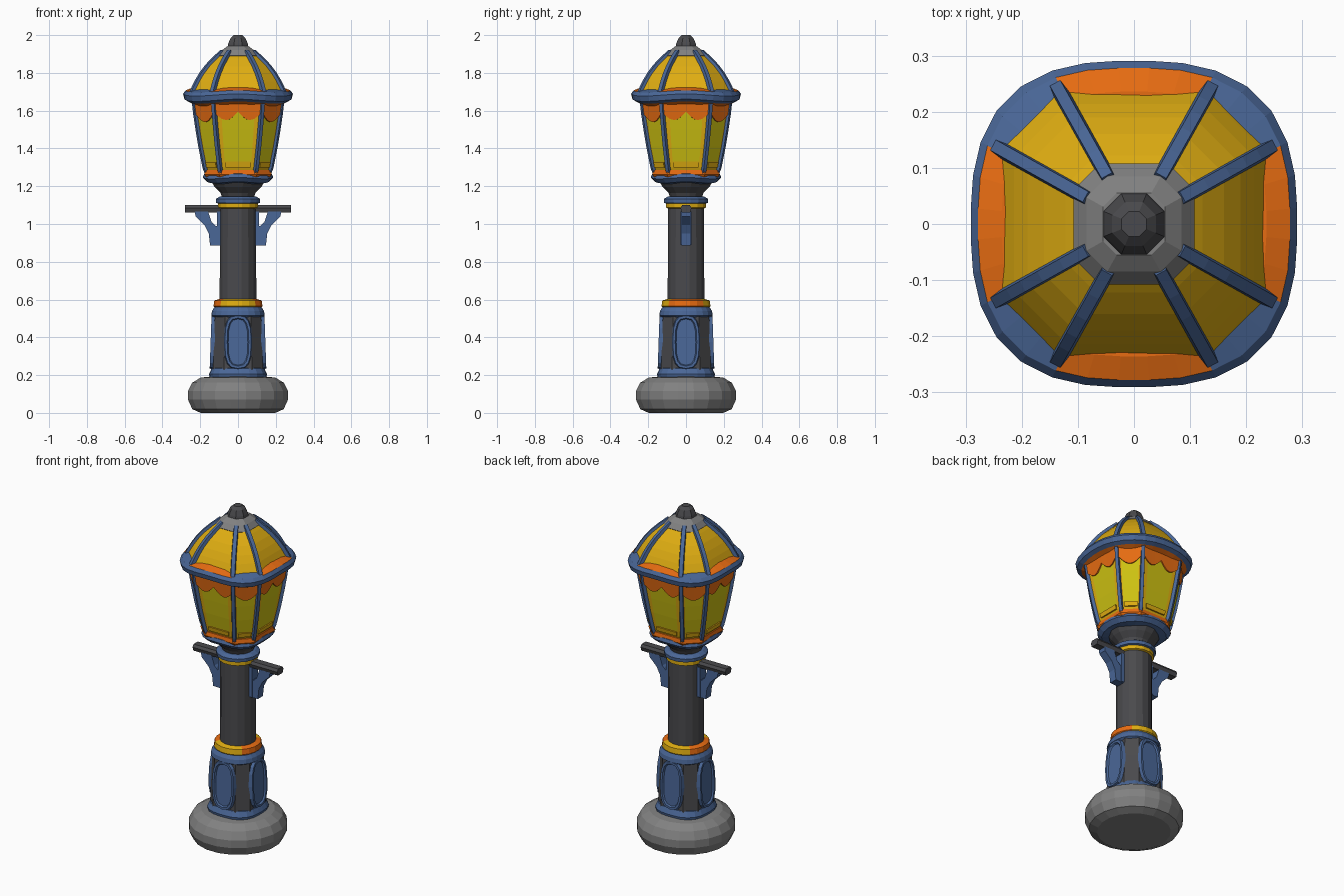
import bpy, bmesh, math
from mathutils import Vector

if "Cube" in bpy.data.objects:
    bpy.data.objects.remove(bpy.data.objects["Cube"])


def mat(name, r, g, b):
    m = bpy.data.materials.new(name)
    m.diffuse_color = (r, g, b, 1)
    m.use_nodes = True
    m.node_tree.nodes["Principled BSDF"].inputs["Base Color"].default_value = m.diffuse_color
    return m


STONE = mat("stone grey", 0.22, 0.22, 0.22)
IRON = mat("dark iron", 0.068, 0.068, 0.074)
BLUE = mat("blue paint", 0.068, 0.135, 0.31)
YELLOW = mat("warm yellow", 0.74, 0.42, 0.006)
GLASS = mat("glass yellow", 0.62, 0.54, 0.006)
ORANGE = mat("orange", 0.80, 0.15, 0.006)


def build(name, verts, faces, mats, ids=None):
    me = bpy.data.meshes.new(name)
    me.from_pydata([tuple(v) for v in verts], [], faces)
    for m in mats:
        me.materials.append(m)
    if ids:
        me.polygons.foreach_set("material_index", ids)
    bm = bmesh.new()
    bm.from_mesh(me)
    bmesh.ops.recalc_face_normals(bm, faces=bm.faces)
    bm.to_mesh(me)
    bm.free()
    ob = bpy.data.objects.new(name, me)
    bpy.context.collection.objects.link(ob)
    return ob


def loft(name, rings, mats, rule=None):
    """Join closed rings into a capped skin; rule(band, segment) picks the material."""
    n = len(rings[0])
    verts = [v for r in rings for v in r]
    faces, ids = [], []
    for i in range(len(rings) - 1):
        for j in range(n):
            k = (j + 1) % n
            faces.append((i * n + j, i * n + k, (i + 1) * n + k, (i + 1) * n + j))
            ids.append(rule(i, j) if rule else 0)
    last = (len(rings) - 1) * n
    faces += [tuple(reversed(range(n))), tuple(range(last, last + n))]
    ids += [ids[0], ids[-1]]
    return build(name, verts, faces, mats, ids)


def circle(r, z, n):
    return [(r * math.cos((j + .5) * math.tau / n), r * math.sin((j + .5) * math.tau / n), z) for j in range(n)]


def lathe(name, profile, n, mats, rule=None):
    return loft(name, [circle(r, z, n) for r, z in profile], mats, rule)


# Uneven octagon: wide sides face the axes, narrow sides the diagonals
K = 0.56
CORNERS = [Vector(c) for c in ((1, -K), (1, K), (K, 1), (-K, 1), (-1, K), (-1, -K), (-K, -1), (K, -1))]


def side(k, t, b, z):
    p = CORNERS[k].lerp(CORNERS[(k + 1) % 8], t) * b
    return Vector((p.x, p.y, z))


def octa(b, z, fractions=(0,)):
    return [side(k, t, b, z) for k in range(8) for t in fractions]


def squircle(r, z, n=32, wave=0.0, power=2.7):
    pts = []
    for j in range(n):
        a = (j + .5) * math.tau / n
        c, s = math.cos(a), math.sin(a)
        q = r / (abs(c) ** power + abs(s) ** power) ** (1 / power)
        pts.append((q * c, q * s, z + wave * math.cos(4 * a)))
    return pts


def rib(name, corner, profile, w, out):
    """Square bar following a (size, height) profile up one octagon corner."""
    d = Vector((corner.x, corner.y, 0))
    u = d.normalized()
    s = Vector((-u.y, u.x, 0)) * w
    path = [d * b + Vector((0, 0, z)) for b, z in profile]
    rings = []
    for i, p in enumerate(path):
        t = (path[min(i + 1, len(path) - 1)] - path[max(i - 1, 0)]).normalized()
        nrm = s.normalized().cross(t)
        rings.append([p - s - nrm * .01, p + s - nrm * .01, p + s * .7 + nrm * out, p - s * .7 + nrm * out])
    return loft(name, rings, [BLUE])


def prism(name, outline, half, material):
    """Extrude an x-z outline along y."""
    return loft(name, [[(x, y, z) for x, z in outline] for y in (-half, half)], [material])


# Stone foot
lathe("stone_base", [(.20, 0), (.245, .02), (.268, .07), (.268, .115), (.245, .16), (.20, .187), (.12, .195)], 20, [STONE])

# Pedestal with blue mouldings
loft("pedestal", [octa(b, z) for b, z in ((.134, .19), (.126, .4), (.122, .53))], [IRON])
loft("pedestal_foot_moulding", [squircle(r, z, 24) for r, z in ((.15, .185), (.154, .205), (.14, .235), (.12, .245))], [BLUE])
loft("pedestal_top_moulding", [squircle(r, z, 24, power=2.3) for r, z in
                               ((.12, .50), (.142, .515), (.138, .54), (.125, .56))], [BLUE])

# Framed oval panels on the four pedestal faces
for k in range(4):
    a = k * math.pi / 2
    rings = []
    for scale, out in ((1.08, -.005), (1.0, .018), (.82, .018), (.74, .009)):
        ring = []
        for j in range(16):
            t = j * math.tau / 16
            c, s = math.cos(t), math.sin(t)
            w = .07 * scale * math.copysign(abs(c) ** .7, c)
            h = (.14 + .07 * (scale - 1)) * math.copysign(abs(s) ** .7, s)
            d = .127 - .035 * h + out
            ring.append((d * math.cos(a) - w * math.sin(a), d * math.sin(a) + w * math.cos(a), .375 + h))
        rings.append(ring)
    loft(f"pedestal_panel_{k + 1}", rings, [BLUE])

# Band, orange towards the sides and yellow front and back
lathe("two_colour_band", [(.122, .555), (.131, .565), (.127, .595), (.095, .604)], 20, [YELLOW, ORANGE],
      lambda i, j: int(abs(math.cos((j + 1) * math.tau / 20)) > .78))

# Post, neck and collars
lathe("post", [(.099, .59), (.097, 1.1)], 16, [IRON])
lathe("yellow_collar", [(.098, 1.083), (.108, 1.087), (.108, 1.108), (.09, 1.112)], 16, [YELLOW])
lathe("blue_collar", [(.1, 1.106), (.118, 1.112), (.12, 1.132), (.1, 1.145), (.08, 1.147)], 16, [BLUE])
lathe("neck", [(.085, 1.14), (.095, 1.165), (.125, 1.195), (.145, 1.225)], 16, [IRON])

# Side arms with curved brackets
for s, label in ((-1, "left"), (1, "right")):
    arm = [[(s * x, y, z) for y, z in ((-.03, 1.085), (-.02, 1.1), (.02, 1.1), (.03, 1.085), (.022, 1.062), (-.022, 1.062))]
           for x in (.08, .28)]
    loft(f"{label}_arm", arm, [IRON])
    prism(f"{label}_bracket_plate", [(s * x, z) for x, z in ((.08, .89), (.112, .89), (.112, 1.066), (.08, 1.066))], .028, BLUE)
    prism(f"{label}_bracket", [(s * x, z) for x, z in (
        (.09, .885), (.148, .887), (.155, .95), (.178, .995), (.225, 1.04), (.228, 1.066),
        (.158, 1.066), (.14, 1.01), (.118, .99), (.09, .99))], .024, BLUE)

# Lantern floor ring
loft("lantern_floor_ring", [squircle(r, z, 24, .004, 2.5) for r, z in
                            ((.13, 1.215), (.165, 1.22), (.187, 1.243), (.18, 1.262), (.15, 1.27))], [BLUE])
loft("lantern_orange_sill", [octa(b, z) for b, z in ((.17, 1.25), (.178, 1.262), (.174, 1.285), (.16, 1.29))], [ORANGE])

# Glass body: bright panes with warm yellow borders
BODY = [(.163, 1.27), (.174, 1.30), (.18, 1.33), (.196, 1.41), (.211, 1.50), (.223, 1.58), (.232, 1.66)]
loft("lantern_glass", [octa(b, z, (0, .15, .85)) for b, z in BODY], [YELLOW, GLASS],
     lambda i, j: int(i >= 2 and j % 3 == 1))
for k in range(0, 8):
    rib(f"lantern_rib_{k + 1}", CORNERS[k], BODY, .013, .011)
    lo, hi = [[side(k, t, b + o, z) for t, o in ((.18, -.01), (.82, -.01), (.82, .008), (.18, .008))]
              for b, z in ((.174, 1.30), (.179, 1.325))]
    loft(f"window_ledge_{k + 1}", [lo, hi], [YELLOW])


def body_size(z):
    for (b0, z0), (b1, z1) in zip(BODY, BODY[1:]):
        if z <= z1:
            return b0 + (b1 - b0) * (z - z0) / (z1 - z0)
    return BODY[-1][0]


# Scalloped orange valance above each pane
for k in range(8):
    rings = []
    for j in range(13):
        t = j / 12
        low = 1.595 - .045 * abs(math.sin(math.tau * t)) if k % 2 == 0 else 1.59 - .05 * math.sin(math.pi * t)
        rings.append([side(k, t, body_size(z) + o, z) for z, o in ((1.655, -.006), (1.655, .007), (low, .007), (low, -.006))])
    loft(f"valance_{k + 1}", rings, [ORANGE])

# Rim: orange underneath, blue edge, orange strips on top facing the four sides


def rim_rule(i, j):
    a = (j + 1) * math.tau / 32
    return int(i == 0 or (i == 4 and math.cos(4 * a) > -.3))


loft("lantern_rim", [squircle(r, z, 32, .006) for r, z in
                     ((.228, 1.625), (.262, 1.643), (.284, 1.655), (.291, 1.683), (.278, 1.702), (.236, 1.718))],
     [BLUE, ORANGE], rim_rule)

# Domed roof with ribs
DOME = [(.245, 1.69), (.231, 1.72), (.214, 1.755), (.19, 1.795), (.16, 1.835), (.122, 1.875), (.08, 1.913), (.05, 1.93)]
loft("dome_roof", [octa(b, z) for b, z in DOME], [YELLOW])
for k in range(8):
    rib(f"dome_rib_{k + 1}", CORNERS[k], DOME[:-1], .015, .012)

# Grey crown and iron finial
loft("crown", [octa(b, z) for b, z in ((.10, 1.88), (.108, 1.892), (.085, 1.92), (.055, 1.942))], [STONE])
lathe("finial", [(.05, 1.925), (.06, 1.938), (.056, 1.955), (.042, 1.985), (.024, 2.0)], 8, [IRON])
